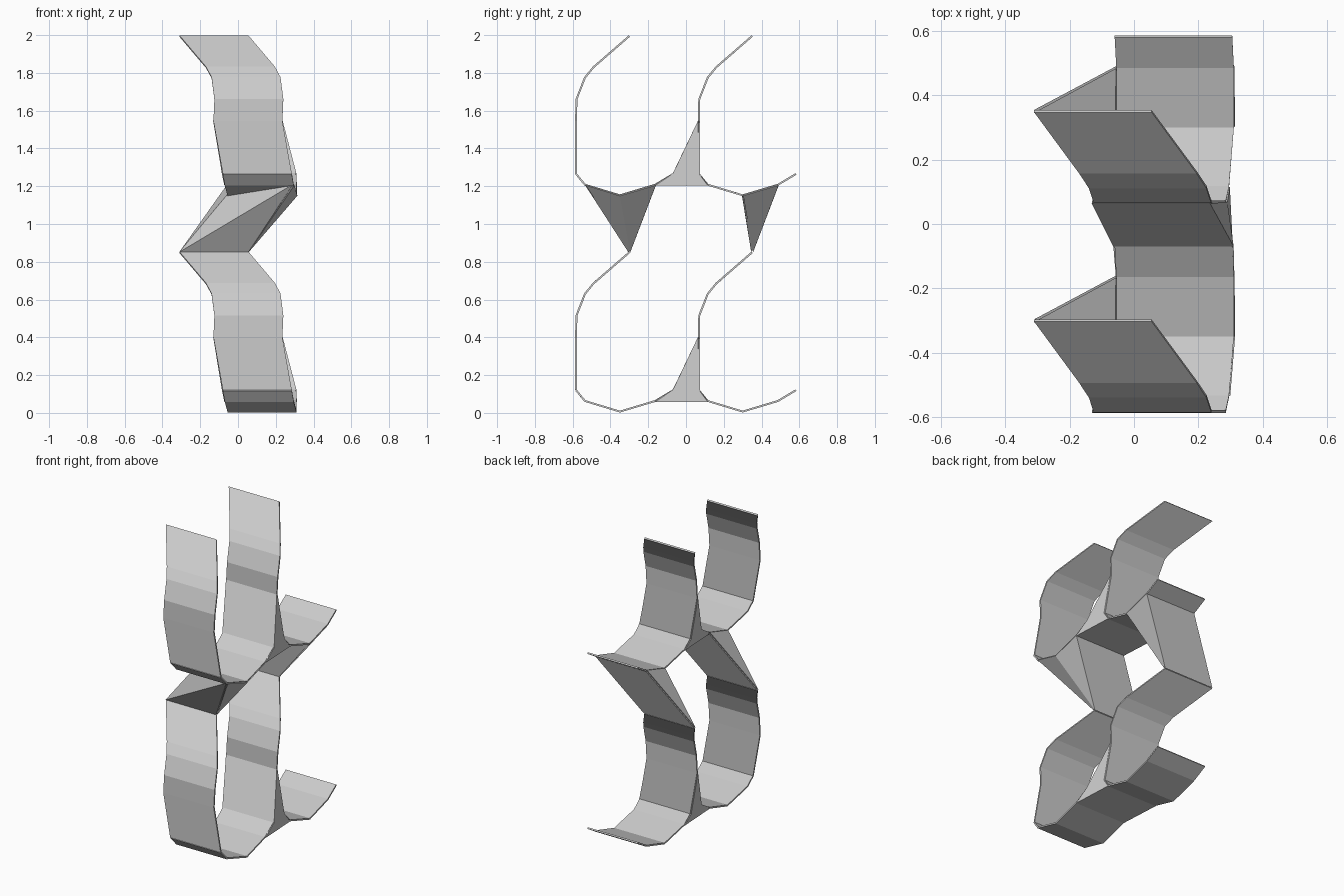
import bpy

if "Cube" in bpy.data.objects:
    bpy.data.objects.remove(bpy.data.objects["Cube"])

WIDTH, STEP_Y, STEP_Z = 0.365, 0.65, 1.145


def panel_object(name, faces):
    """Thin sheet object from a list of corner loops."""
    verts, polys = [], []
    for loop in faces:
        ids = []
        for p in loop:
            p = tuple(round(c, 4) for c in p)
            if p not in verts:
                verts.append(p)
            ids.append(verts.index(p))
        polys.append(ids)
    mesh = bpy.data.meshes.new(name)
    mesh.from_pydata(verts, [], polys)
    mesh.update()
    ob = bpy.data.objects.new(name, mesh)
    bpy.context.collection.objects.link(ob)
    mod = ob.modifiers.new("thickness", 'SOLIDIFY')
    mod.thickness = 0.01
    mod.offset = 0
    return ob


def right(p):
    return (p[0] + WIDTH, p[1], p[2])


def band(path):
    """Quads spanning the width along a left-edge path."""
    return [[a, b, right(b), right(a)] for a, b in zip(path, path[1:])]


def caps(loop):
    return [loop, [right(p) for p in loop][::-1]]


# Left-edge profiles of the lower rear cell (x, y, z)
WALL = [(-.31, .35, .85), (-.17, .16, .685), (-.14, .115, .63),
        (-.125, .07, .515), (-.13, .068, .40), (-.08, .068, .12)]
FLOOR = [WALL[-1], (-.07, .115, .063), (-.055, .30, .007),
         (-.055, .487, .063), (-.06, .582, .12)]


def move(path, dy, dz):
    return [(x, y + dy, z + dz) for x, y, z in path]


for level, dz in (("lower", 0), ("upper", STEP_Z)):
    for side, dy in (("front", -STEP_Y), ("rear", 0)):
        wall, floor = move(WALL, dy, dz), move(FLOOR, dy, dz)
        panel_object(f"{level}_{side}_wall", band(wall))
        panel_object(f"{level}_{side}_floor", band(floor))

        # Hollow prism where a rear wall meets the front floor
        if side == "rear":
            front = move(FLOOR, -STEP_Y, dz)
            ramp = [wall[4], front[4]]
            base = [front[3], floor[1]]
            panel_object(f"{level}_junction", band(ramp) + band(base) +
                         caps([front[3], front[4], wall[4], wall[5], floor[1]]))

        # Slanted wedge joining an upper floor to the wall top below
        if level == "upper":
            foot = move(WALL, dy, 0)[0]
            faces = band([foot, floor[3]])
            cap = [foot, floor[3], floor[2]]
            if side == "front":
                tip = right(floor[1])
                faces += [[foot, floor[2], tip], [foot, tip, right(foot)],
                          [right(p) for p in cap],
                          [right(foot), right(floor[2]), tip]]
            else:
                faces += band([foot, floor[2]]) + [[right(p) for p in cap]]
            faces.append(cap)
            panel_object(f"{side}_link", faces)
